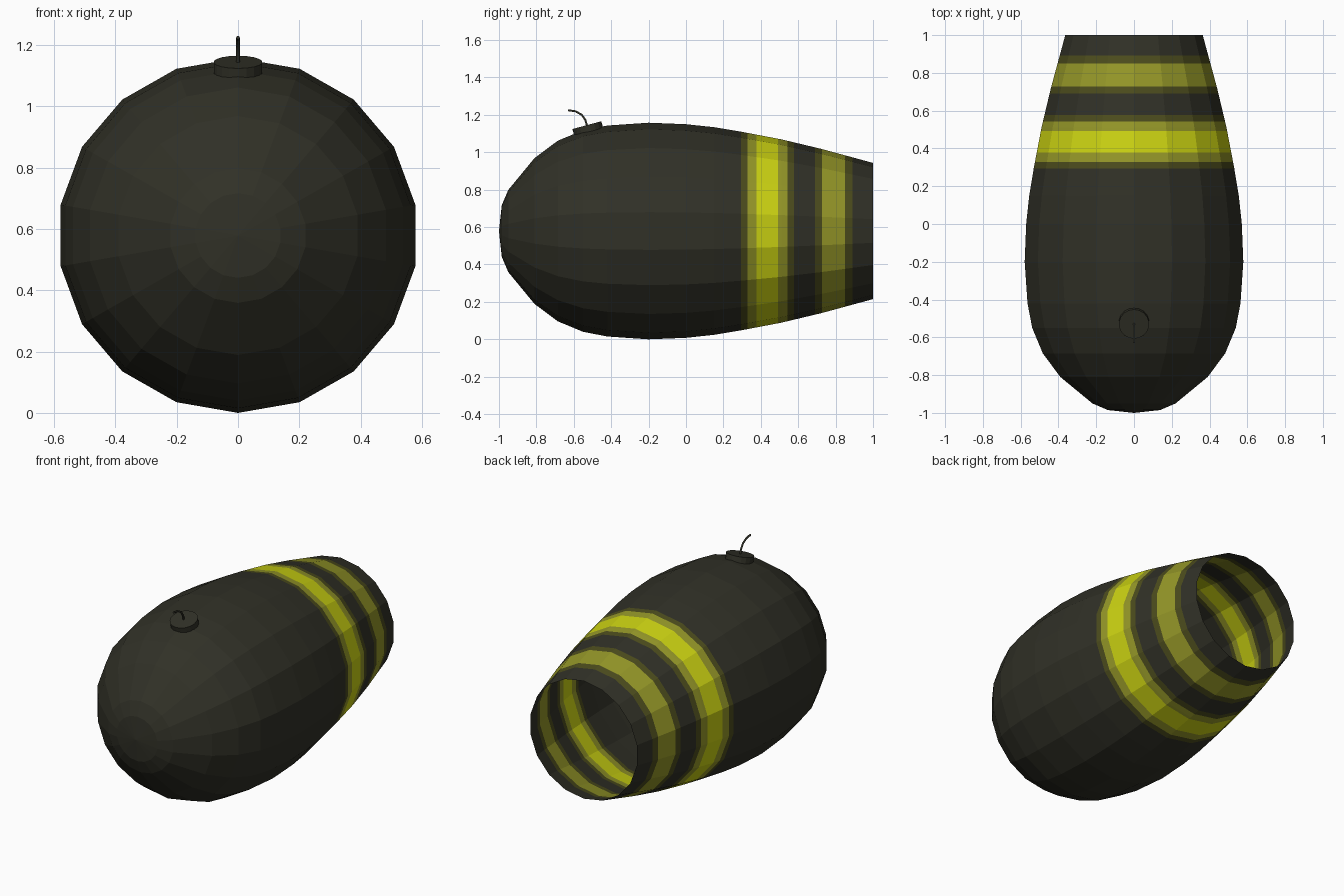
import bpy, bmesh, math
from mathutils import Vector

if "Cube" in bpy.data.objects:
    bpy.data.objects.remove(bpy.data.objects["Cube"])

SIDES = 18
CENTRE_Z = 0.579


def material(name, rgb):
    m = bpy.data.materials.new(name)
    m.diffuse_color = (*rgb, 1)
    m.use_nodes = True
    m.node_tree.nodes["Principled BSDF"].inputs["Base Color"].default_value = m.diffuse_color
    return m


MATS = [material("charcoal", (0.030, 0.030, 0.020)),
        material("dark olive", (0.072, 0.072, 0.012)),
        material("olive yellow", (0.30, 0.31, 0.021)),
        material("bright yellow", (0.60, 0.65, 0.006))]

# shell profile: (y, radius)
PROFILE = [(-0.985, 0.138), (-0.95, 0.22), (-0.81, 0.39), (-0.685, 0.483),
           (-0.55, 0.539), (-0.42, 0.564), (-0.2, 0.579), (0.0, 0.571),
           (0.15, 0.555), (0.295, 0.531), (0.51, 0.490), (0.72, 0.440),
           (1.0, 0.364)]
# stripes: (start y, end y, material)
BANDS = [(0.295, 0.328, 1), (0.328, 0.378, 2), (0.378, 0.493, 3),
         (0.493, 0.542, 2), (0.542, 0.577, 1),
         (0.69, 0.728, 1), (0.728, 0.85, 2), (0.85, 0.891, 1)]


def radius_at(y):
    for (y0, r0), (y1, r1) in zip(PROFILE, PROFILE[1:]):
        if y0 <= y <= y1:
            return r0 + (r1 - r0) * (y - y0) / (y1 - y0)


def band_at(y):
    return next((m for a, b, m in BANDS if a < y < b), 0)


# hollow shell, open at the back, with loops cut at every stripe edge
stations = sorted({p[0] for p in PROFILE} | {e for b in BANDS for e in b[:2]})
bm = bmesh.new()
rings = []
for y in stations:
    r = radius_at(y)
    rings.append([bm.verts.new((1.015 * r * math.sin(2 * math.pi * i / SIDES), y,
                                CENTRE_Z + r * math.cos(2 * math.pi * i / SIDES)))
                  for i in range(SIDES)])
nose = bm.verts.new((0, -1, CENTRE_Z))
for i in range(SIDES):
    j = (i + 1) % SIDES
    bm.faces.new((nose, rings[0][i], rings[0][j]))
    for k in range(len(rings) - 1):
        f = bm.faces.new((rings[k][i], rings[k + 1][i], rings[k + 1][j], rings[k][j]))
        f.material_index = band_at((stations[k] + stations[k + 1]) / 2)
bmesh.ops.recalc_face_normals(bm, faces=bm.faces)
mesh = bpy.data.meshes.new("shell")
bm.to_mesh(mesh)
bm.free()
for m in MATS:
    mesh.materials.append(m)
bpy.context.collection.objects.link(bpy.data.objects.new("shell", mesh))

# fuse cap, tilted to follow the shell
tilt = math.radians(15)
normal = Vector((0, -math.sin(tilt), math.cos(tilt)))
top = Vector((0, -0.53, 1.145))
bpy.ops.mesh.primitive_cylinder_add(vertices=18, radius=0.08, depth=0.06,
                                    location=top - normal * 0.03, rotation=(tilt, 0, 0))
cap = bpy.context.object
cap.name = "fuse_cap"
cap.data.materials.append(MATS[0])

# curled fuse
curve = bpy.data.curves.new("fuse", 'CURVE')
curve.dimensions = '3D'
curve.bevel_depth = 0.006
curve.bevel_resolution = 1
curve.use_fill_caps = True
points = [(-0.527, 1.135), (-0.538, 1.172), (-0.557, 1.2), (-0.59, 1.219), (-0.63, 1.225)]
spline = curve.splines.new('POLY')
spline.points.add(len(points) - 1)
for p, (y, z) in zip(spline.points, points):
    p.co = (0, y, z, 1)
curve.materials.append(MATS[0])
bpy.context.collection.objects.link(bpy.data.objects.new("fuse", curve))
